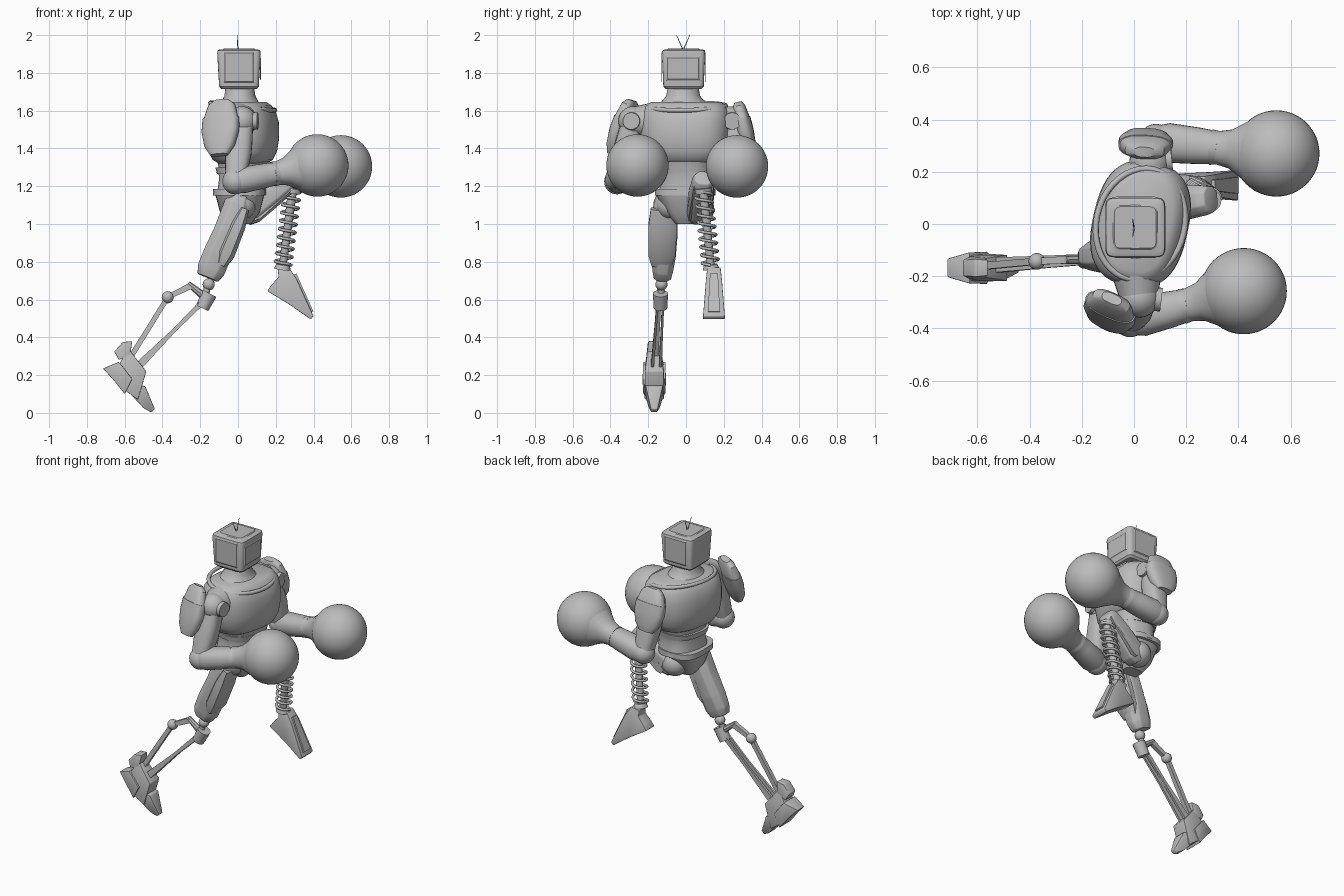
import bpy, bmesh
from math import sin, cos, pi, radians
from mathutils import Vector as V

if "Cube" in bpy.data.objects:
    bpy.data.objects.remove(bpy.data.objects["Cube"])

grey = bpy.data.materials.new("plain grey")
grey.use_nodes = True
GREY = (0.5, 0.5, 0.5, 1)
grey.diffuse_color = GREY
grey.node_tree.nodes["Principled BSDF"].inputs["Base Color"].default_value = GREY


def finish(name, bm, bevel=0, angle=35):
    """Turn a bmesh into a named, shaded object."""
    bmesh.ops.recalc_face_normals(bm, faces=bm.faces)
    if bevel:
        bmesh.ops.bevel(bm, geom=bm.edges[:], offset=bevel, segments=2, affect='EDGES', profile=0.5)
    mesh = bpy.data.meshes.new(name)
    bm.to_mesh(mesh)
    bm.free()
    mesh.materials.append(grey)
    ob = bpy.data.objects.new(name, mesh)
    bpy.context.collection.objects.link(ob)
    bpy.ops.object.select_all(action='DESELECT')
    ob.select_set(True)
    bpy.context.view_layer.objects.active = ob
    bpy.ops.object.shade_smooth_by_angle(angle=radians(angle))
    return ob


def loft(name, p0, p1, rings, sides=32, power=2, side=(0, 1, 0), turn=0, bevel=0):
    """Skin rings (t, half_front, half_side, front_shift) along a line."""
    p0, p1 = V(p0), V(p1)
    d = (p1 - p0).normalized()
    v = V(side)
    v = (v - d * v.dot(d)).normalized()
    u = v.cross(d)
    bm = bmesh.new()
    loops = []
    for t, a, b, *shift in rings:
        c = p0.lerp(p1, t) + u * (shift[0] if shift else 0)
        loop = []
        for i in range(sides):
            w = 2 * pi * (i + turn) / sides
            sq = [abs(f(w)) ** (2 / power) * (1 if f(w) > 0 else -1) for f in (cos, sin)]
            loop.append(bm.verts.new(c + u * a * sq[0] + v * b * sq[1]))
        loops.append(loop)
    for l0, l1 in zip(loops, loops[1:]):
        for i in range(sides):
            j = (i + 1) % sides
            bm.faces.new((l0[i], l0[j], l1[j], l1[i]))
    bm.faces.new(loops[0])
    bm.faces.new(loops[-1])
    return finish(name, bm, bevel)


def rod(name, p0, p1, r, r1=None, sides=20):
    return loft(name, p0, p1, [(0, r, r), (1, r1 or r, r1 or r)], sides)


def ball(name, c, r, seg=32):
    bm = bmesh.new()
    bmesh.ops.create_uvsphere(bm, u_segments=seg, v_segments=seg // 2, radius=r)
    bmesh.ops.translate(bm, verts=bm.verts, vec=c)
    return finish(name, bm)


def tube(name, points, r, cyclic=False):
    cu = bpy.data.curves.new(name, 'CURVE')
    cu.dimensions = '3D'
    cu.bevel_depth = r
    cu.bevel_resolution = 2
    sp = cu.splines.new('POLY')
    sp.points.add(len(points) - 1)
    for p, q in zip(sp.points, points):
        p.co = (*q, 1)
    sp.use_cyclic_u = cyclic
    cu.materials.append(grey)
    ob = bpy.data.objects.new(name, cu)
    bpy.context.collection.objects.link(ob)


def prism(name, outline, y, bevel=0.004):
    """Side outline of (x, z, half_width) points, thickened across y."""
    bm = bmesh.new()
    rows = [[bm.verts.new((x, y + s * w, z)) for x, z, w in outline] for s in (-1, 1)]
    for r in rows:
        bm.faces.new(r)
    for i in range(len(outline)):
        j = (i + 1) % len(outline)
        bm.faces.new((rows[0][i], rows[0][j], rows[1][j], rows[1][i]))
    return finish(name, bm, bevel)


def panel(name, axis, sign, c, half, depth):
    """Raised square screen panel with an inset, sunken centre."""
    bm = bmesh.new()
    n = V((sign, 0, 0)) if axis == 'x' else V((0, sign, 0))
    s = n.cross(V((0, 0, 1)))
    f = bm.faces.new([bm.verts.new(V(c) + s * a * half[0] + V((0, 0, b * half[1])))
                      for a, b in ((-1, -1), (1, -1), (1, 1), (-1, 1))])
    bmesh.ops.inset_individual(bm, faces=[f], thickness=0.012, depth=depth)
    bmesh.ops.inset_individual(bm, faces=[f], thickness=0.008, depth=-depth / 2)
    return finish(name, bm)


# Head: box set with a screen, side panels and two aerials
loft("head", (0.005, -0.013, 1.715), (0.005, -0.013, 1.925),
     [(0, .095, .095), (.06, .105, .107), (.9, .115, .115), (.97, .112, .112), (1, .1, .1)], 32, 9)
panel("screen", 'x', 1, (.117, -.015, 1.823), (.088, .062), .008)
for s in (-1, 1):
    panel("head_side_panel", 'y', s, (.005, -.013 + s * .113, 1.83), (.08, .08), .009)
    rod("aerial", (0, -.015, 1.92), (-.005, -.015 + s * .035, 2.0), .003, .0015, 8)
loft("head_top_plate", (.005, -.013, 1.92), (.005, -.013, 1.93), [(0, .09, .09), (1, .08, .08)], 24, 8)

# Neck and chest, twisted slightly with the stride
ACROSS = (.22, .97, 0)
loft("neck", (.01, -.015, 1.58), (.01, -.015, 1.73),
     [(0, .14, .175), (.25, .125, .155), (.45, .098, .115), (.65, .082, .09), (1, .075, .08)])
loft("chest", (.025, 0, 1.32), (.025, 0, 1.645),
     [(0, .12, .16), (.06, .15, .2), (.2, .172, .228), (.42, .183, .24), (.68, .18, .242),
      (.85, .163, .235), (.95, .14, .215), (1, .115, .185)], 48, 2.6, ACROSS)
collar = []
for i in range(40):
    w = 2 * pi * i / 40
    a, b = .165 * cos(w), .215 * sin(w)
    collar.append((.025 + a + .22 * b, .97 * b - .22 * a, 1.622 - .02 * cos(w)))
tube("collar_rim", collar, .012, True)

# Belly, belt and hips
loft("belly", (.02, .005, 1.16), (.03, .005, 1.37),
     [(0, .125, .15), (.3, .12, .135), (.65, .125, .14), (1, .145, .175)], 32, 2.6, ACROSS)
loft("belly_band", (.02, .005, 1.265), (.02, .005, 1.3), [(0, .127, .143), (1, .135, .15)], 32, 2.6, ACROSS)
loft("belt", (.005, -.005, 1.15), (.005, -.005, 1.185), [(0, .138, .16), (1, .138, .16)], 32, 3)
loft("pelvis", (.01, -.01, 1.0), (.01, -.01, 1.155),
     [(0, .06, .045), (.4, .105, .1), (1, .13, .15)], 24, 3)

# Arms: shoulder joint, upper arm, forearm and round fist
arms = {"right": ((.02, -.28, 1.545), (-.015, -.365, 1.225), (.42, -.257, 1.31),
                  (-.085, -.285, 1.655), (-.1, -.385, 1.365), (-.4, -.9, 0), -1),
        "left": ((.06, .235, 1.545), (.085, .315, 1.225), (.545, .27, 1.305),
                 (.04, .275, 1.645), (.05, .34, 1.385), (.05, 1, 0), 1)}
for k, (sh, el, fist, top, low, out, s) in arms.items():
    sh, el, fist = V(sh), V(el), V(fist)
    ball(k + "_shoulder", sh, .078)
    inner = sh - V((.01, .09 * s, 0))
    rod(k + "_shoulder_socket", inner, sh, .095, .075, 28)
    rod(k + "_shoulder_cap", sh, sh + V((.085, .01 * s, 0)), .05, .045)
    loft(k + "_upper_arm", sh, el, [(0, .06, .06), (.3, .068, .062), (.55, .07, .065),
                                    (.85, .058, .058), (1, .055, .055)], 24, 2.6)
    ball(k + "_elbow", el, .068)
    loft(k + "_forearm", el, fist, [(0, .062, .062), (.1, .07, .076), (.35, .065, .07), (.5, .06, .063),
                                    (.62, .075, .075), (.72, .105, .105), (.82, .135, .135)], 28, 2.2)
    loft(k + "_wrist_band", el.lerp(fist, .46), el.lerp(fist, .52), [(0, .066, .068), (1, .064, .064)], 28)
    ball(k + "_fist", fist, .165, 48)
    # Two-piece shield over the shoulder
    top, low = V(top), V(low)
    split = top.lerp(low, .33)
    loft(k + "_shoulder_pad_top", top, split, [(0, .04, .02), (.25, .075, .033), (1, .098, .042)], 24, 2.6, out)
    loft(k + "_shoulder_pad", split, low, [(0, .103, .045), (.35, .105, .046), (.75, .085, .04),
                                           (1, .05, .025)], 24, 2.6, out)

# Right leg: armoured thigh
loft("right_thigh", (.02, -.105, 1.16), (-.16, -.125, .715),
     [(0, .05, .05), (.12, .075, .068), (.45, .072, .075), (.72, .08, .07), (.9, .08, .058), (1, .062, .048)],
     8, 2.4, turn=.5, bevel=.006)
loft("right_thigh_plate", (.035, -.12, 1.08), (-.09, -.13, .78),
     [(0, .025, .07), (.3, .045, .08), (.8, .05, .075), (1, .03, .055)], 8, 3, turn=.5)
ball("right_hip", (.02, -.085, 1.1), .075)

# Right knee and open-frame shin
ball("right_knee_ball", (-.155, -.13, .68), .032, 20)
rod("right_knee_link", (-.155, -.13, .7), (-.18, -.133, .58), .018)
rod("right_knee_ring", (-.15, -.135, .632), (-.19, -.135, .555), .04, .036)
rod("right_knee_axle", (-.175, -.18, .6), (-.175, -.09, .6), .03)
for s in (-1, 1):
    loft("right_shin_bar", (-.18, -.135 + s * .014, .595), (-.575, -.16 + s * .022, .2),
         [(0, .02, .009), (.4, .014, .009), (1, .034, .012)], 4, turn=.5)
loft("right_calf_link", (-.17, -.135, .61), (-.265, -.137, .685), [(0, .022, .02), (1, .014, .016)], 8)
loft("right_calf_arm", (-.245, -.137, .675), (-.375, -.143, .612), [(0, .024, .02), (1, .018, .018)], 4, turn=.5)
ball("right_calf_joint", (-.372, -.143, .612), .032, 20)
loft("right_calf_bar", (-.372, -.143, .612), (-.59, -.162, .26), [(0, .018, .018), (1, .02, .02)], 4, turn=.5)

# Right foot, heel raised behind the toes
Y = -.168
prism("right_ankle", [(-.58, .34, .035), (-.485, .22, .05), (-.53, .07, .05), (-.6, .12, .058), (-.635, .25, .05)], Y)
prism("right_heel", [(-.715, .235, .035), (-.63, .27, .06), (-.56, .18, .062), (-.6, .1, .06), (-.66, .175, .05)], Y)
prism("right_heel_flap", [(-.655, .325, .03), (-.61, .375, .035), (-.56, .38, .03), (-.57, .31, .04),
                          (-.63, .28, .045)], Y)
prism("right_toes", [(-.55, .16, .05), (-.49, .14, .045), (-.44, .02, .018), (-.46, .003, .015),
                     (-.5, .025, .03), (-.56, .09, .05)], Y)

# Left leg: raised thigh with ridges
loft("left_thigh", (.03, .065, 1.04), (.295, .095, 1.245),
     [(0, .06, .06), (.15, .078, .07), (.6, .07, .07), (.9, .06, .06), (1, .045, .05)], 8, 2.6, turn=.5, bevel=.006)
ball("left_hip", (.03, .07, 1.08), .08)
for s in (-1, 0, 1):
    loft("left_thigh_ridge", (.08, .075 + s * .048, 1.03), (.29, .095 + s * .04, 1.215),
         [(0, .02, .016), (.1, .034, .018), (.9, .03, .016), (1, .015, .012)], 4, 3, turn=.5)
rod("left_knee", (.285, .045, 1.235), (.285, .145, 1.235), .045)

# Spring shin
A, B = V((.29, .09, 1.19)), V((.235, .133, .76))
rod("left_shin_rod", A, B, .024, .02)
rod("left_spring_cap", A, A.lerp(B, .06), .045)
rod("left_ankle_cap", A.lerp(B, .94), B, .035, .045)
N = 180
tube("left_spring", [A.lerp(B, .05 + .9 * i / N) + V((.044 * cos(pi * i / 10), .044 * sin(pi * i / 10), 0))
                     for i in range(N + 1)], .008)

# Left foot, toes pointing down and forward
prism("left_foot", [(.21, .76, .035), (.27, .77, .035), (.31, .71, .042), (.4, .512, .058), (.385, .495, .058),
                    (.27, .575, .05), (.155, .645, .045), (.175, .675, .042), (.215, .72, .038)], .148)
loft("left_foot_plate", (.303, .148, .735), (.393, .148, .535), [(0, .008, .025), (1, .008, .038)], 4, 4, turn=.5)
